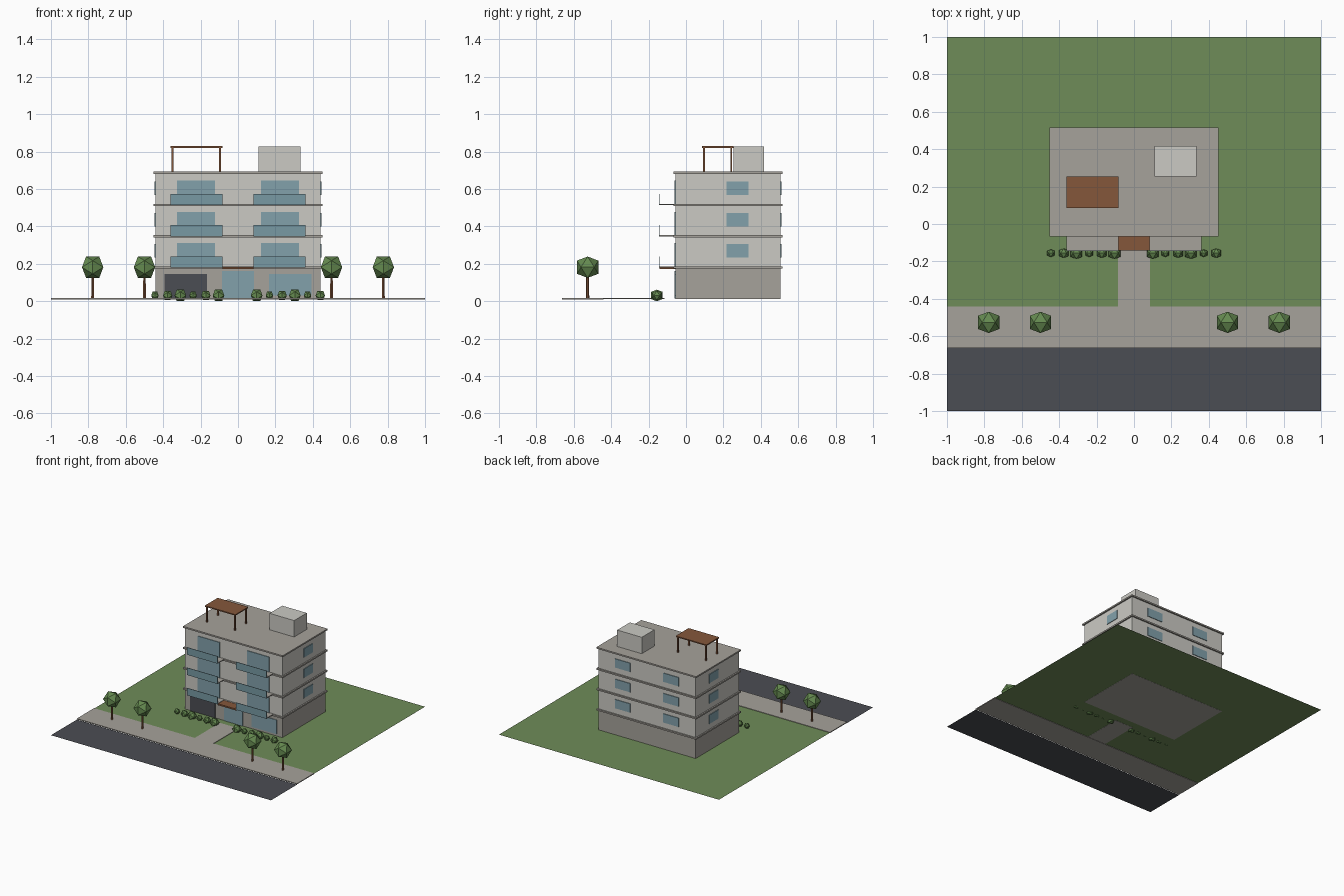
import bpy
import bmesh
from mathutils import Vector

if "Cube" in bpy.data.objects:
    bpy.data.objects.remove(bpy.data.objects["Cube"], do_unlink=True)


def material(name, hex_code):
    """Flat material from an sRGB hex code."""
    srgb = [int(hex_code[i:i + 2], 16) / 255 for i in (0, 2, 4)]
    rgba = [c / 12.92 if c < 0.04 else ((c + 0.055) / 1.055) ** 2.4 for c in srgb] + [1]
    mat = bpy.data.materials.new(name)
    mat.use_nodes = True
    mat.diffuse_color = rgba
    mat.node_tree.nodes["Principled BSDF"].inputs["Base Color"].default_value = rgba
    return mat


GRASS = material("grass green", "6F8C58")
ASPHALT = material("asphalt grey", "4B4D53")
CONCRETE = material("warm concrete", "A6A29B")
WALL = material("pale wall", "CBCAC4")
GLASS = material("window blue", "82A1AB")
RAIL = material("railing blue", "789AA4")
WOOD = material("brown wood", "85573B")
LEAF = material("leaf green", "658A50")


def add_object(name, bm, mat):
    mesh = bpy.data.meshes.new(name)
    bm.to_mesh(mesh)
    bm.free()
    mesh.materials.append(mat)
    obj = bpy.data.objects.new(name, mesh)
    bpy.context.collection.objects.link(obj)
    return obj


def box(name, mat, x, y, z):
    """Box from (low, high) ranges on each axis."""
    bm = bmesh.new()
    bmesh.ops.create_cube(bm, size=1)
    for v in bm.verts:
        v.co = [r[0] if c < 0 else r[1] for c, r in zip(v.co, (x, y, z))]
    return add_object(name, bm, mat)


def sheet(name, mat, x, y, z):
    """Flat horizontal ground sheet."""
    bm = bmesh.new()
    bm.faces.new([bm.verts.new((a, b, z)) for a, b in
                  ((x[0], y[0]), (x[1], y[0]), (x[1], y[1]), (x[0], y[1]))])
    return add_object(name, bm, mat)


def foliage(name, centre, extent):
    """Twenty-sided ball with an edge, not a corner, at the top."""
    small = extent / 1.618
    bm = bmesh.new()
    for a in (-1, 1):
        for b in (-1, 1):
            for co in ((a * small, 0, b * extent), (0, a * extent, b * small),
                       (a * extent, b * small, 0)):
                bm.verts.new(Vector(centre) + Vector(co))
    bmesh.ops.convex_hull(bm, input=bm.verts[:])
    bmesh.ops.recalc_face_normals(bm, faces=bm.faces[:])
    return add_object(name, bm, LEAF)


def mirrored(low, high, side):
    return tuple(sorted((low * side, high * side)))


# Ground
GROUND = 0.013
FULL = (-1, 1)
sheet("lawn", GRASS, FULL, (-0.44, 1), GROUND)
sheet("road", ASPHALT, FULL, (-1, -0.664), 0.008)
box("sidewalk", CONCRETE, FULL, (-0.664, -0.44), (0.01, 0.017))
box("entrance_path", CONCRETE, (-0.085, 0.085), (-0.44, -0.115), (0.012, 0.017))

# Building body
FRONT, BACK, SIDE = -0.056, 0.505, 0.442
BODY_X, BODY_Y = (-SIDE, SIDE), (FRONT, BACK)
SLABS = (0.18, 0.347, 0.514, 0.687)
box("ground_floor", CONCRETE, BODY_X, BODY_Y, (0.012, SLABS[0]))
box("upper_floors", WALL, BODY_X, BODY_Y, (SLABS[0], SLABS[-1]))
for z in SLABS:
    box("floor_slab", CONCRETE, (-SIDE - 0.011, SIDE + 0.011),
        (FRONT - 0.011, BACK + 0.011), (z - 0.006, z + 0.006))

# Windows and balconies on each upper floor
PLATE = 0.005
for z in SLABS[:-1]:
    pane_z = (z + 0.053, z + 0.125)
    for side in (-1, 1):
        door_x = mirrored(0.124, 0.325, side)
        balcony_x = mirrored(0.083, 0.362, side)
        box("balcony_door", GLASS, door_x, (FRONT - PLATE, FRONT), (z + 0.006, z + 0.131))
        box("balcony_floor", CONCRETE, balcony_x, (-0.143, FRONT), (z, z + 0.007))
        box("balcony_railing", RAIL, balcony_x, (-0.145, -0.141), (z, z + 0.06))
        box("side_window", GLASS, mirrored(SIDE, SIDE + PLATE, side), (0.217, 0.335), pane_z)
        box("back_window", GLASS, mirrored(0.15, 0.29, side), (BACK, BACK + PLATE), pane_z)

# Street level openings and canopy
FACADE = (FRONT - PLATE, FRONT)
box("garage_door", ASPHALT, (-0.392, -0.165), FACADE, (0.014, 0.146))
box("entrance_door", GLASS, (-0.085, 0.085), FACADE, (0.014, 0.163))
box("shop_window", GLASS, (0.165, 0.392), FACADE, (0.03, 0.146))
box("entrance_canopy", WOOD, (-0.083, 0.083), (-0.141, FRONT), (0.172, 0.184))

# Roof stair house and pergola
ROOF = SLABS[-1] + 0.006
box("stair_house", WALL, (0.11, 0.333), (0.253, 0.417), (ROOF, 0.828))
box("pergola_top", WOOD, (-0.362, -0.084), (0.086, 0.253), (0.82, 0.829))
for x in (-0.35, -0.096):
    for y in (0.096, 0.242):
        box("pergola_post", WOOD, (x - 0.005, x + 0.005), (y - 0.005, y + 0.005), (ROOF, 0.82))

# Street trees
for x in (-0.777, -0.5, 0.5, 0.777):
    bm = bmesh.new()
    bmesh.ops.create_cone(bm, cap_ends=True, segments=6, radius1=0.009, radius2=0.007, depth=0.14)
    bmesh.ops.translate(bm, verts=bm.verts[:], vec=(x, -0.526, GROUND + 0.069))
    add_object("tree_trunk", bm, WOOD)
    foliage("tree_crown", (x, -0.526, 0.182), 0.057)

# Two rows of shrubs in three repeating sizes
SIZES = (0.02, 0.025, 0.031)
for i in range(6):
    foliage("left_shrub", (0.1 + i * 0.068, -0.156, 0.031), SIZES[(i + 2) % 3])
    foliage("right_shrub", (-0.444 + i * 0.068, -0.156, 0.031), SIZES[i % 3])
